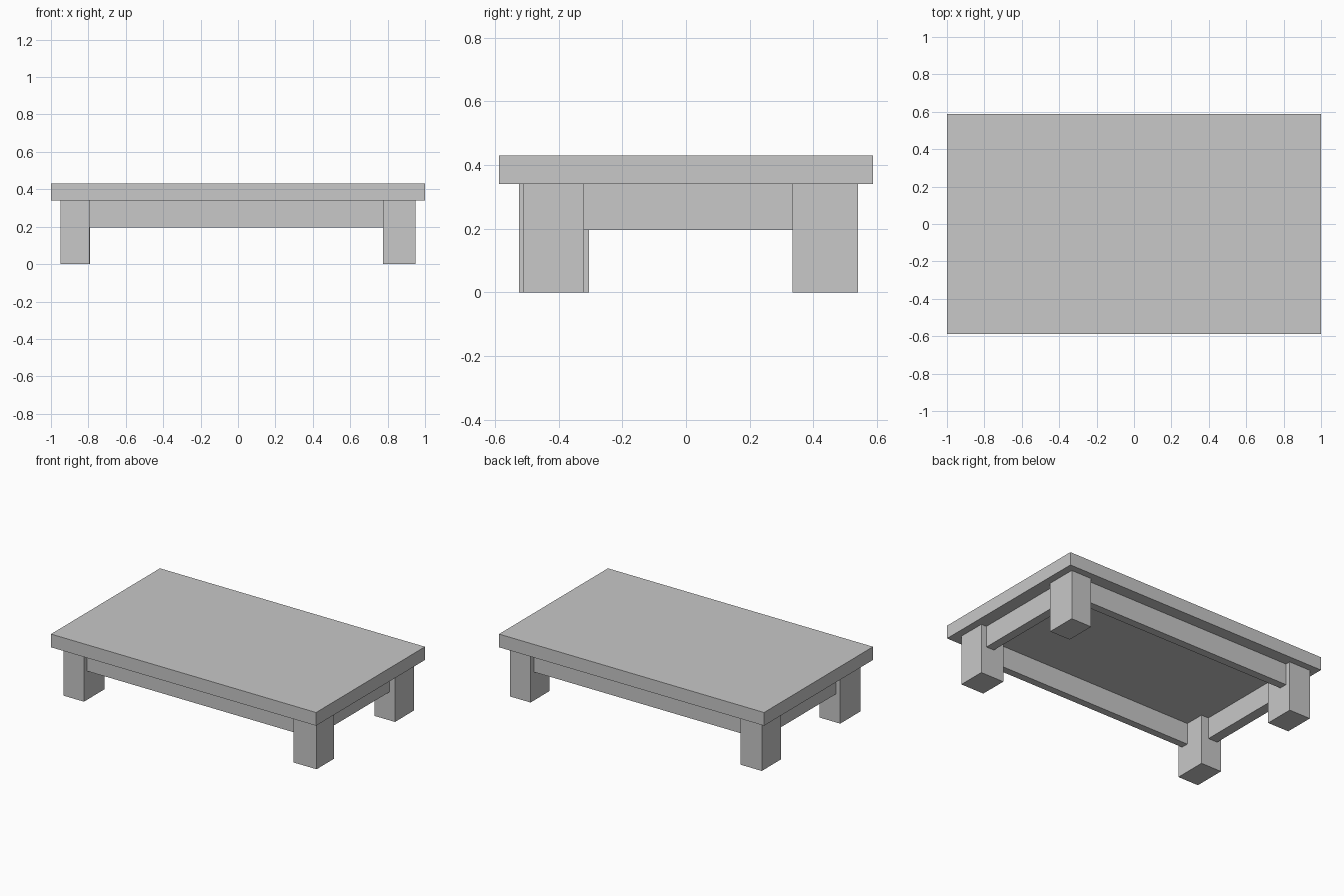
import bpy

cube = bpy.data.objects.get("Cube")
if cube:
    bpy.data.objects.remove(cube, do_unlink=True)

# One plain grey for the whole table
grey = bpy.data.materials.new("plain_grey")
grey.use_nodes = True
colour = (0.58, 0.58, 0.58, 1)
grey.diffuse_color = colour
grey.node_tree.nodes["Principled BSDF"].inputs["Base Color"].default_value = colour


def box(name, xs, ys, zs):
    """Add a flat-shaded box spanning the given ranges."""
    bpy.ops.mesh.primitive_cube_add(size=1, location=[sum(r) / 2 for r in (xs, ys, zs)])
    obj = bpy.context.object
    obj.name = obj.data.name = name
    obj.scale = [r[1] - r[0] for r in (xs, ys, zs)]
    bpy.ops.object.transform_apply(location=False, rotation=False, scale=True)
    obj.data.materials.append(grey)


TOP, UNDER, RAIL = 0.43, 0.34, 0.195

# Slab top
box("table_top", (-1, 1), (-0.587, 0.587), (UNDER, TOP))

# Four chunky legs, slightly uneven in size
legs = {
    "front_left_leg": ((0.775, 0.95), (-0.51, -0.32)),
    "front_right_leg": ((-0.95, -0.795), (-0.525, -0.305)),
    "back_left_leg": ((0.795, 0.95), (0.335, 0.54)),
    "back_right_leg": ((-0.95, -0.79), (0.335, 0.54)),
}
for name, (xs, ys) in legs.items():
    box(name, xs, ys, (0, UNDER))

# Rails under the top, set back from the outer leg faces
rails = {
    "front_rail": ((-0.8, 0.78), (-0.49, -0.44)),
    "back_rail": ((-0.8, 0.8), (0.45, 0.505)),
    "left_rail": ((0.85, 0.91), (-0.32, 0.335)),
    "right_rail": ((-0.92, -0.85), (-0.305, 0.335)),
}
for name, (xs, ys) in rails.items():
    box(name, xs, ys, (RAIL, UNDER))
